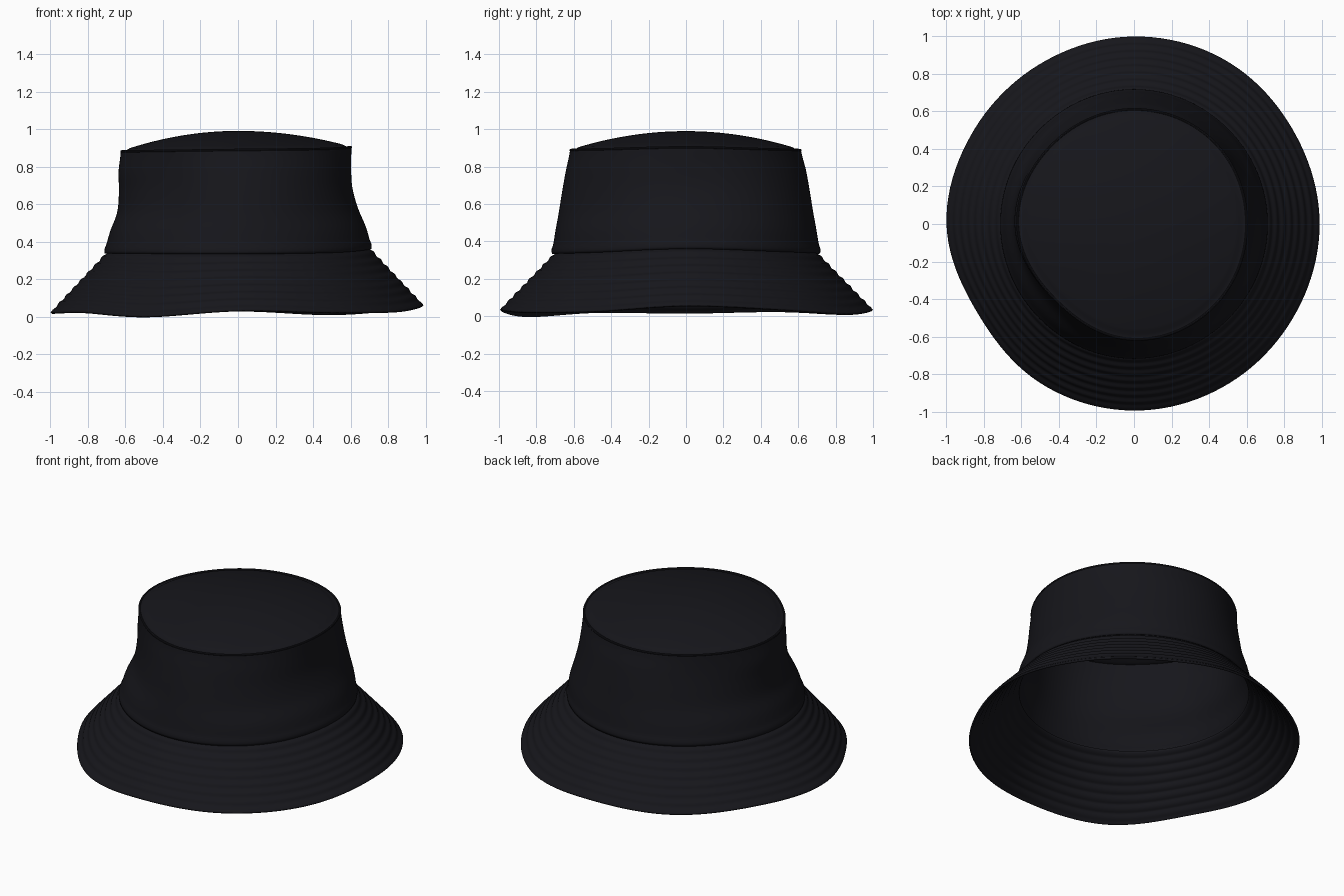
import bpy, bmesh, math

if "Cube" in bpy.data.objects:
    bpy.data.objects.remove(bpy.data.objects["Cube"])

SEG = 128


def spline(vals, u, closed):
    """Catmull-Rom through evenly spaced values; u runs 0..1."""
    n = len(vals)
    f = u * (n if closed else n - 1)
    i = math.floor(f)
    t = f - i

    def g(k):
        return vals[k % n] if closed else vals[max(0, min(n - 1, k))]
    a, b, c, d = g(i - 1), g(i), g(i + 1), g(i + 2)
    return b + 0.5 * t * (c - a + t * (2*a - 5*b + 4*c - d + t * (3*(b - c) + d - a)))


def around(vals, u):
    return spline(vals, u, True)


# Soft black cloth
cloth = bpy.data.materials.new("black_cloth")
cloth.diffuse_color = (0.008, 0.008, 0.011, 1)
cloth.use_nodes = True
cloth.node_tree.nodes["Principled BSDF"].inputs["Base Color"].default_value = cloth.diffuse_color


def lathe(name, rows, point, thickness):
    """Revolved sheet: point(u, v) gives (radius, z), u around, v along the profile."""
    bm = bmesh.new()
    grid = []
    for j in range(rows + 1):
        ring = []
        for i in range(SEG):
            r, z = point(i / SEG, j / rows)
            a = 2 * math.pi * i / SEG
            ring.append(bm.verts.new((r * math.cos(a), r * math.sin(a), z)))
        grid.append(ring)
    for j in range(rows):
        for i in range(SEG):
            k = (i + 1) % SEG
            bm.faces.new((grid[j][i], grid[j][k], grid[j+1][k], grid[j+1][i]))
    bmesh.ops.remove_doubles(bm, verts=bm.verts, dist=1e-5)
    me = bpy.data.meshes.new(name)
    bm.to_mesh(me)
    bm.free()
    me.materials.append(cloth)
    ob = bpy.data.objects.new(name, me)
    bpy.context.collection.objects.link(ob)
    mod = ob.modifiers.new("thickness", 'SOLIDIFY')
    mod.thickness = thickness
    mod.offset = -1
    bpy.ops.object.select_all(action='DESELECT')
    ob.select_set(True)
    bpy.context.view_layer.objects.active = ob
    bpy.ops.object.shade_smooth_by_angle(angle=math.radians(40))
    return ob


# Values around the hat, counter-clockwise from +x
EDGE_R = [.99, .985, 1, 1, .99, .99, 1, .96, .985, .995, .99, .985]
EDGE_Z = [.06, .04, .015, .035, .015, .03, .022, .025, .003, .035, .025, .03]
JOIN_Z = [.36, .345, .335, .335, .335, .335, .333, .34]
RIM_Z = [.905, .895, .89, .888, .882, .885, .89, .895]
# Crown radius every 45 degrees, at even heights from join to rim
WALL = [
    [.71, .71, .715, .71, .71, .71, .715, .71],
    [.685, .70, .70, .69, .685, .68, .70, .695],
    [.64, .675, .68, .655, .645, .625, .68, .66],
    [.61, .65, .662, .635, .635, .60, .662, .64],
    [.603, .63, .642, .62, .637, .59, .642, .628],
    [.605, .615, .615, .612, .625, .585, .62, .615],
]


def wall_radius(u, v):
    return spline([around(row, u) for row in WALL], v, False)


# Sloping brim with stitched rows and a wavy edge
def brim(u, v):
    r0, z0 = around(EDGE_R, u), around(EDGE_Z, u)
    r = r0 + (0.695 - r0) * v
    z = z0 + (around(JOIN_Z, u) + 0.012 - z0) * v
    ripple = 0.0025 * math.sin(v * 8 * 2 * math.pi) * min(1, 8 * v)
    return r + ripple, z + ripple


# Dented crown wall with a rolled lower hem
def crown(u, v):
    z0, z1 = around(JOIN_Z, u), around(RIM_Z, u)
    hem = 0.006 * math.exp(-((v - 0.04) / 0.035) ** 2)
    return wall_radius(u, v) + hem, z0 + (z1 - z0) * v


# Domed top panel with a seam groove near the rim
def top(u, v):
    s = 1 - v
    rim = around(RIM_Z, u)
    r = wall_radius(u, 1) * s
    groove = 0.006 * math.exp(-((s - 0.96) / 0.02) ** 2)
    z = rim * s * s + 0.99 * (1 - s * s) - groove
    return r, z


lathe("brim", 48, brim, 0.012)
lathe("crown_wall", 40, crown, 0.012)
lathe("crown_top", 40, top, 0.012)

# Rounded piping along the top seam
def piping(u, v):
    a = 2 * math.pi * v
    return wall_radius(u, 1) - 0.004 + 0.007 * math.cos(a), around(RIM_Z, u) - 0.002 + 0.007 * math.sin(a)


pipe = lathe("top_seam_piping", 8, piping, 0.001)
pipe.modifiers.clear()
bpy.ops.object.shade_smooth()
